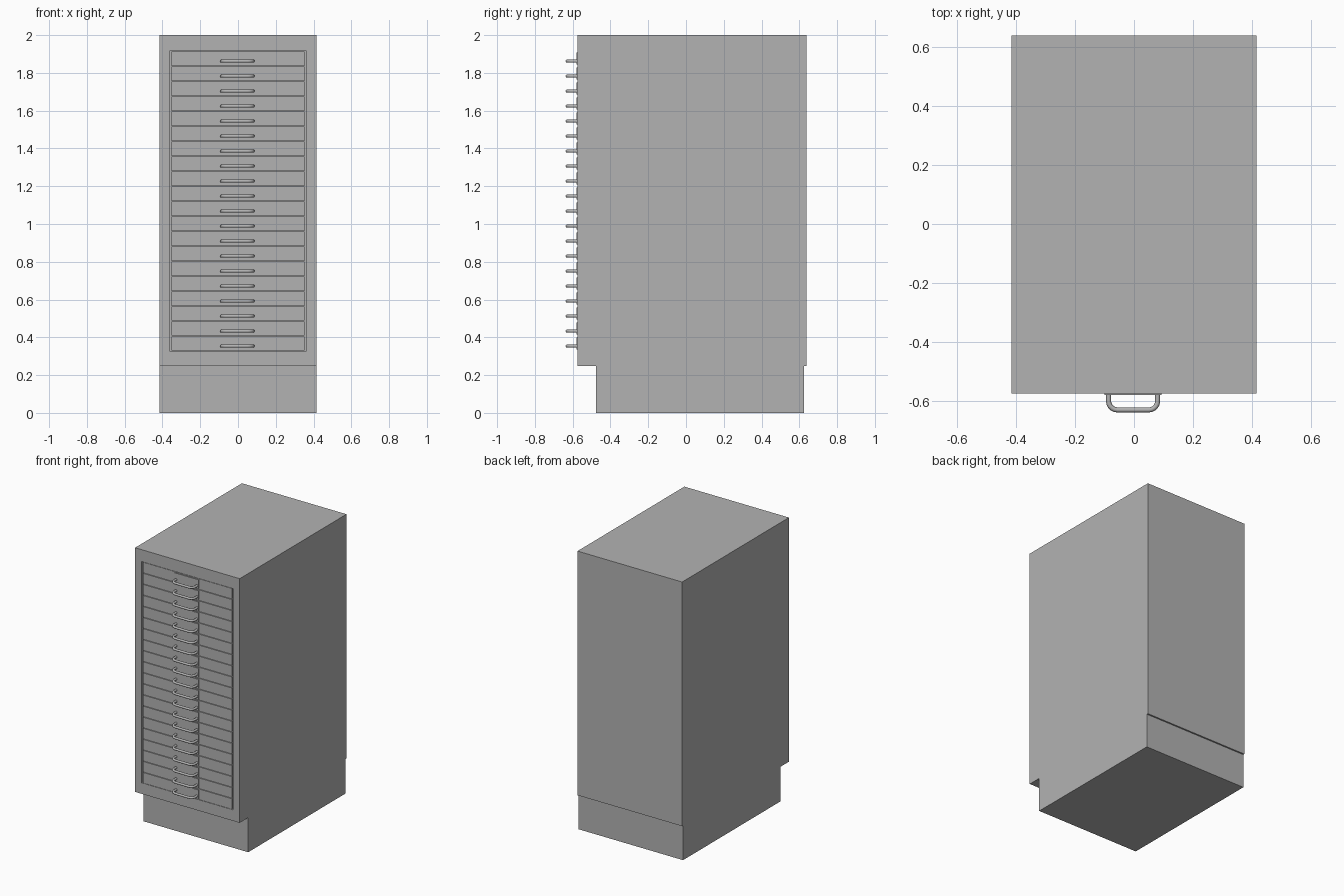
import bpy, bmesh, math
from mathutils import Vector

if "Cube" in bpy.data.objects:
    bpy.data.objects.remove(bpy.data.objects["Cube"])

grey = bpy.data.materials.new("cabinet_grey")
grey.diffuse_color = (0.45, 0.45, 0.45, 1)
grey.use_nodes = True
grey.node_tree.nodes["Principled BSDF"].inputs["Base Color"].default_value = grey.diffuse_color

FRONT = -0.574                 # cabinet front plane
TOP, PITCH, COUNT = 1.915, 0.0794, 20
BOTTOM = TOP - PITCH * COUNT
HANDLE_X = -0.003


def finish(bm, name):
    bmesh.ops.recalc_face_normals(bm, faces=bm.faces)
    mesh = bpy.data.meshes.new(name)
    bm.to_mesh(mesh)
    bm.free()
    mesh.materials.append(grey)
    obj = bpy.data.objects.new(name, mesh)
    bpy.context.collection.objects.link(obj)
    return obj


def box_bm(lo, hi):
    bm = bmesh.new()
    bmesh.ops.create_cube(bm, size=1)
    for v in bm.verts:
        v.co = Vector([lo[i] if v.co[i] < 0 else hi[i] for i in range(3)])
    return bm


def box(name, lo, hi):
    return finish(box_bm(lo, hi), name)


# Carcass with a shallow recess in the front for the drawers
bm = box_bm((-0.415, FRONT, 0.248), (0.415, 0.637, 2.0))
bm.normal_update()
front = min(bm.faces, key=lambda f: f.calc_center_median().y)
bmesh.ops.inset_region(bm, faces=[front], thickness=0.05)
for v in front.verts:
    v.co.x = math.copysign(0.363, v.co.x)
    v.co.z = TOP if v.co.z > 1.1 else BOTTOM
ext = bmesh.ops.extrude_face_region(bm, geom=[front])
bmesh.ops.delete(bm, geom=[front], context='FACES_ONLY') if front.is_valid else None
bmesh.ops.translate(bm, vec=(0, 0.02, 0),
                    verts=[g for g in ext["geom"] if isinstance(g, bmesh.types.BMVert)])
finish(bm, "cabinet_body")

# Set-back plinth
box("plinth", (-0.415, -0.477, 0.0), (0.415, 0.626, 0.248))


def handle(name, z):
    """Round bar bent into a U with rounded corners."""
    half, reach, r, rad = 0.083, FRONT - 0.055, 0.03, 0.0085
    path = [Vector((-half, FRONT, 0))]
    for sx, a0 in ((-1, 180), (1, 270)):
        for i in range(6):
            a = math.radians(a0 + 18 * i)
            path.append(Vector((sx * (half - r) + r * math.cos(a),
                                reach + r + r * math.sin(a), 0)))
    path.append(Vector((half, FRONT, 0)))
    bm = bmesh.new()
    rings = []
    for i, p in enumerate(path):
        t = (path[min(i + 1, len(path) - 1)] - path[max(i - 1, 0)]).normalized()
        side = Vector((-t.y, t.x, 0))
        rings.append([bm.verts.new(p + Vector((HANDLE_X, 0, z))
                      + rad * (side * math.cos(k * math.pi / 5)
                               + Vector((0, 0, 1)) * math.sin(k * math.pi / 5)))
                      for k in range(10)])
    for a, b in zip(rings, rings[1:]):
        for k in range(10):
            n = (k + 1) % 10
            bm.faces.new((a[k], a[n], b[n], b[k]))
    bm.faces.new(rings[0])
    bm.faces.new(rings[-1])
    for f in bm.faces:
        f.smooth = len(f.verts) == 4
    finish(bm, name)


# Stack of drawers, each with a mounting plate and a handle
for i in range(COUNT):
    hi = TOP - PITCH * i
    lo = hi - PITCH
    n = f"{i + 1:02d}"
    box("drawer_front_" + n, (-0.353, FRONT, lo + 0.002), (0.353, FRONT + 0.018, hi - 0.002))
    box("handle_plate_" + n, (HANDLE_X - 0.096, FRONT - 0.005, lo + 0.008),
        (HANDLE_X + 0.096, FRONT, hi - 0.008))
    handle("handle_" + n, lo + 0.0265)
